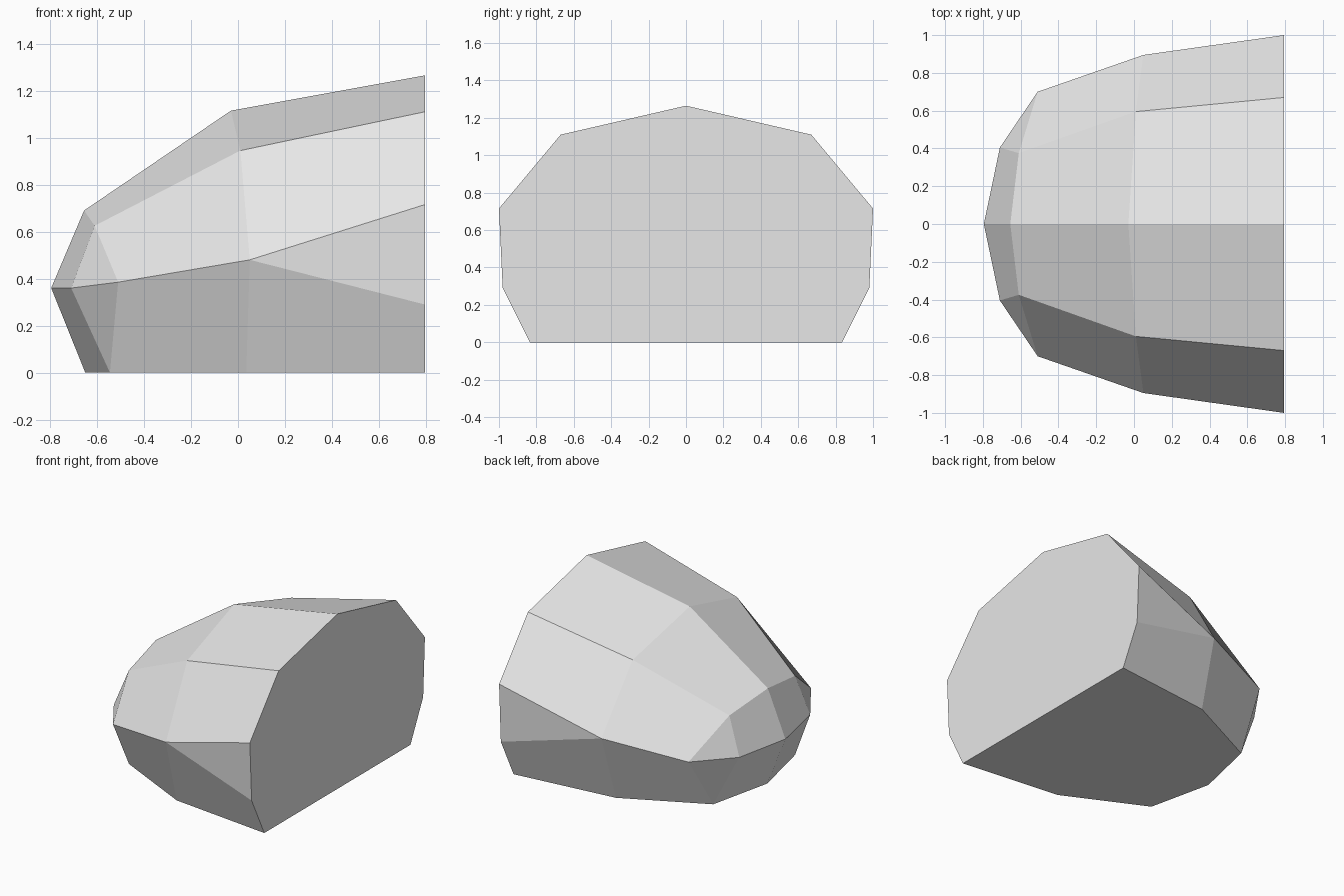
import bpy
import bmesh

if "Cube" in bpy.data.objects:
    bpy.data.objects.remove(bpy.data.objects["Cube"], do_unlink=True)

# One grey for the whole stone
grey = bpy.data.materials.new("stone_grey")
grey.use_nodes = True
colour = (0.8, 0.8, 0.8, 1)
grey.diffuse_color = colour
grey.node_tree.nodes["Principled BSDF"].inputs["Base Color"].default_value = colour

# Points shared by neighbouring rings at the nose
tip, tip_base = (-0.795, 0, 0.36), (-0.65, 0, 0)
cheek, cheek_base = (-0.71, 0.405, 0.36), (-0.545, 0.467, 0)
shoulder, brow = (0.05, 0.895, 0.48), (-0.51, 0.70, 0.385)

# Half rings from ridge to ground; a repeated point narrows the strip there
rings = [
    [(0.795, 0, 1.265), (0.795, 0.67, 1.11), (0.795, 1, 0.715),
     (0.795, 0.98, 0.29), (0.795, 0.835, 0)],
    [(-0.03, 0, 1.115), (0.01, 0.595, 0.945), shoulder, shoulder, (0.035, 0.75, 0)],
    [(-0.655, 0, 0.69), (-0.61, 0.375, 0.625), brow, brow, cheek_base],
    [tip, cheek, cheek, cheek, cheek_base],
    [tip, tip, tip, tip, tip_base],
]

bm = bmesh.new()
verts = {}


def vert(point, side):
    key = (point[0], point[1] * side, point[2])
    if key not in verts:
        verts[key] = bm.verts.new(key)
    return verts[key]


def add_face(corners):
    corners = list(dict.fromkeys(corners))
    if len(corners) > 2 and not bm.faces.get(corners):
        bm.faces.new(corners)


# Facets on both sides
for side in (1, -1):
    for a, b in zip(rings, rings[1:]):
        for i in range(len(a) - 1):
            add_face([vert(p, side) for p in (a[i], a[i + 1], b[i + 1], b[i])])

# Flat cut end and flat underside
for outline in (rings[0], [ring[-1] for ring in rings]):
    add_face([vert(p, 1) for p in outline] + [vert(p, -1) for p in reversed(outline)])

bmesh.ops.recalc_face_normals(bm, faces=bm.faces)
mesh = bpy.data.meshes.new("faceted_stone")
bm.to_mesh(mesh)
bm.free()
mesh.materials.append(grey)
stone = bpy.data.objects.new("faceted_stone", mesh)
bpy.context.collection.objects.link(stone)
